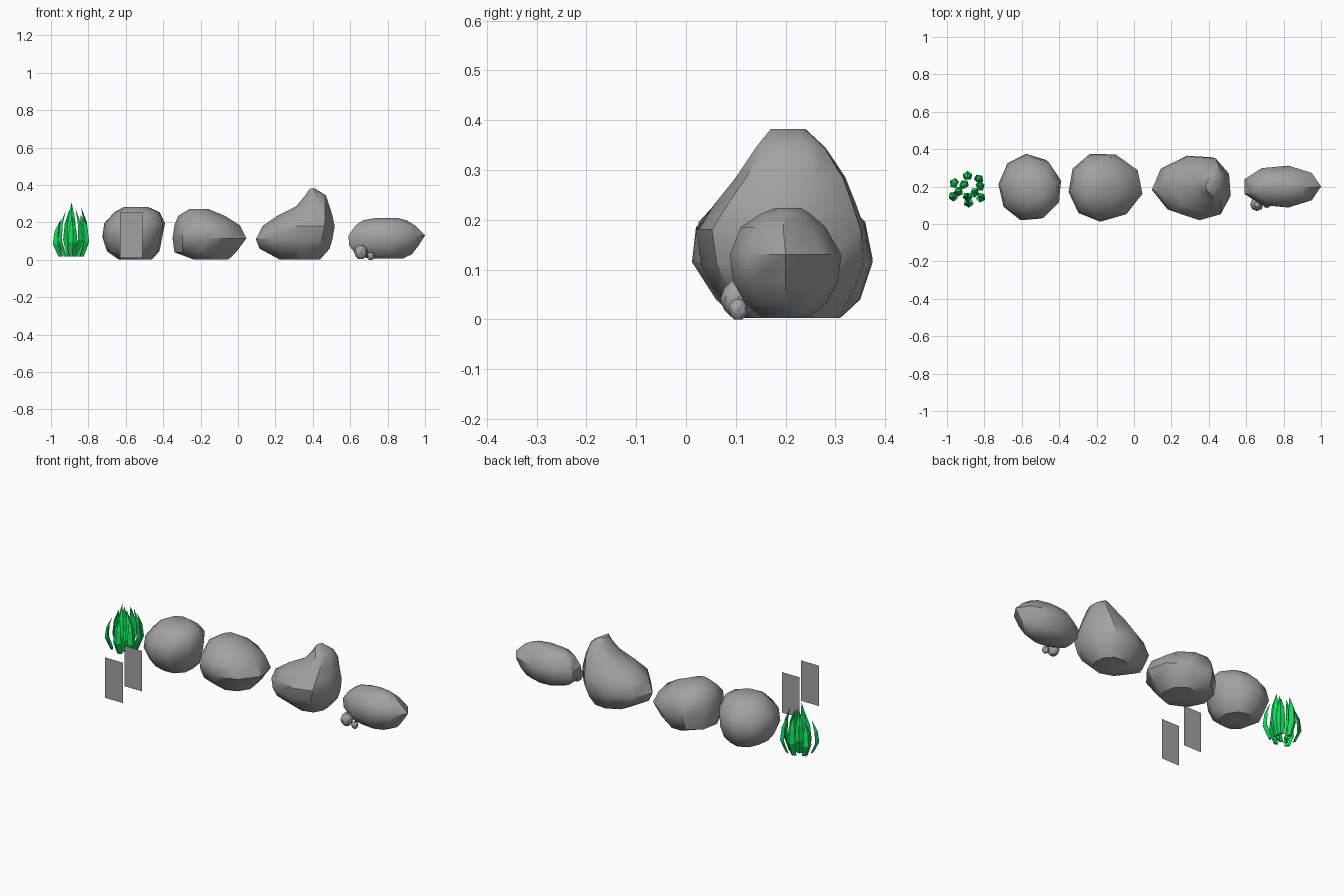
import bpy, bmesh, math
from math import cos, sin, pi


def material(name, colour):
    m = bpy.data.materials.new(name)
    m.diffuse_color = (*colour, 1)
    return m


green = material("grass_green", (0.005, 0.76, 0.11))
stone = material("stone_grey", (0.36, 0.36, 0.36))


def finish(name, bm, mat, angle=None):
    bmesh.ops.recalc_face_normals(bm, faces=bm.faces)
    me = bpy.data.meshes.new(name)
    bm.to_mesh(me)
    bm.free()
    me.materials.append(mat)
    ob = bpy.data.objects.new(name, me)
    bpy.context.collection.objects.link(ob)
    if angle:
        bpy.ops.object.select_all(action='DESELECT')
        ob.select_set(True)
        bpy.context.view_layer.objects.active = ob
        bpy.ops.object.shade_smooth_by_angle(angle=math.radians(angle))


def loft(bm, rings):
    vs = [[bm.verts.new(p) for p in r] for r in rings]
    n = len(vs[0])
    for a, b in zip(vs, vs[1:]):
        for i in range(n):
            j = (i + 1) % n
            bm.faces.new((a[i], a[j], b[j], b[i]))
    bm.faces.new(vs[0])
    bm.faces.new(vs[-1])


def rock(name, rows, egg=0.0, sides=10, turn=0.0):
    """Rows of (z, x0, x1, y0, y1); egg > 0 widens the +x end."""
    angles = [2 * pi * i / sides + turn for i in range(sides)]
    us = [cos(a - egg * sin(a)) for a in angles]
    vs = [sin(a) for a in angles]

    def fit(vals, lo, hi):
        a, b = min(vals), max(vals)
        return [lo + (hi - lo) * (v - a) / (b - a) for v in vals]

    bm = bmesh.new()
    loft(bm, [[(x, y, z) for x, y in zip(fit(us, x0, x1), fit(vs, y0, y1))]
              for z, x0, x1, y0, y1 in rows])
    finish(name, bm, stone, angle=40)


# Four boulders in a row
rock("round_rock", [
    (0.003, -0.64, -0.46, 0.11, 0.30),
    (0.045, -0.70, -0.42, 0.06, 0.34),
    (0.12, -0.725, -0.405, 0.02, 0.375),
    (0.195, -0.715, -0.39, 0.025, 0.36),
    (0.255, -0.66, -0.42, 0.08, 0.30),
    (0.282, -0.61, -0.48, 0.13, 0.26)], sides=9, turn=0.25)
rock("blunt_rock", [
    (0.003, -0.24, -0.05, 0.10, 0.31),
    (0.04, -0.34, -0.01, 0.06, 0.35),
    (0.115, -0.35, 0.045, 0.012, 0.375),
    (0.185, -0.34, 0.01, 0.02, 0.36),
    (0.235, -0.32, -0.07, 0.08, 0.32),
    (0.272, -0.26, -0.16, 0.13, 0.26)], egg=-0.12, sides=9, turn=-0.2)
rock("peaked_rock", [
    (0.003, 0.22, 0.44, 0.12, 0.31),
    (0.06, 0.115, 0.49, 0.06, 0.345),
    (0.11, 0.095, 0.505, 0.03, 0.365),
    (0.18, 0.13, 0.517, 0.02, 0.36),
    (0.235, 0.21, 0.505, 0.06, 0.34),
    (0.285, 0.31, 0.49, 0.10, 0.32),
    (0.345, 0.36, 0.47, 0.14, 0.28),
    (0.382, 0.385, 0.41, 0.17, 0.24)], egg=0.2, sides=9, turn=pi + 0.1)
rock("long_rock", [
    (0.006, 0.70, 0.88, 0.15, 0.25),
    (0.03, 0.63, 0.93, 0.12, 0.28),
    (0.075, 0.595, 0.965, 0.095, 0.305),
    (0.13, 0.59, 1.0, 0.088, 0.312),
    (0.185, 0.63, 0.945, 0.11, 0.28),
    (0.212, 0.67, 0.90, 0.15, 0.25),
    (0.224, 0.74, 0.85, 0.18, 0.23)], sides=9)

# Two pebbles beside the long rock
for name, (x, y, z), r in (("pebble_large", (0.657, 0.105, 0.041), 0.036),
                           ("pebble_small", (0.71, 0.105, 0.02), 0.02)):
    rock(name, [(z + r * h, x - r * w, x + r * w, y - r * w, y + r * w)
                for h, w in ((-1, .4), (-.6, .8), (0, 1), (.6, .8), (1, .4))],
         sides=8)

# Two upright thin cards in front of the round rock
for i, y in enumerate((-0.375, -0.19)):
    bm = bmesh.new()
    bm.faces.new([bm.verts.new((x, y, z)) for x, z in
                  ((-0.63, 0.01), (-0.51, 0.01), (-0.51, 0.255), (-0.63, 0.255))])
    finish("upright_card_%d" % (i + 1), bm, stone)

# Grass tuft: three-sided blades bulging outward, (x, y, height)
blades = [(-0.955, 0.215, 0.20), (-0.89, 0.25, 0.24), (-0.835, 0.235, 0.22),
          (-0.96, 0.15, 0.19), (-0.905, 0.205, 0.25), (-0.89, 0.155, 0.285),
          (-0.825, 0.145, 0.22), (-0.885, 0.12, 0.21), (-0.93, 0.175, 0.24),
          (-0.83, 0.20, 0.26), (-0.86, 0.17, 0.25)]
for i, (x, y, h) in enumerate(blades):
    a = math.atan2(y - 0.18, x + 0.89)
    d = (cos(a), sin(a))
    bm = bmesh.new()
    rings = []
    for t, w, out in ((0, .018, -.012), (.35, .026, .015),
                      (.7, .019, .010), (1, .001, -.008)):
        rings.append([(x + d[0] * (out + v) - d[1] * u,
                       y + d[1] * (out + v) + d[0] * u, 0.018 + h * t)
                      for u, v in ((-w, 0), (0, w * .7), (w, 0))])
    loft(bm, rings)
    finish("grass_blade_%d" % (i + 1), bm, green)
